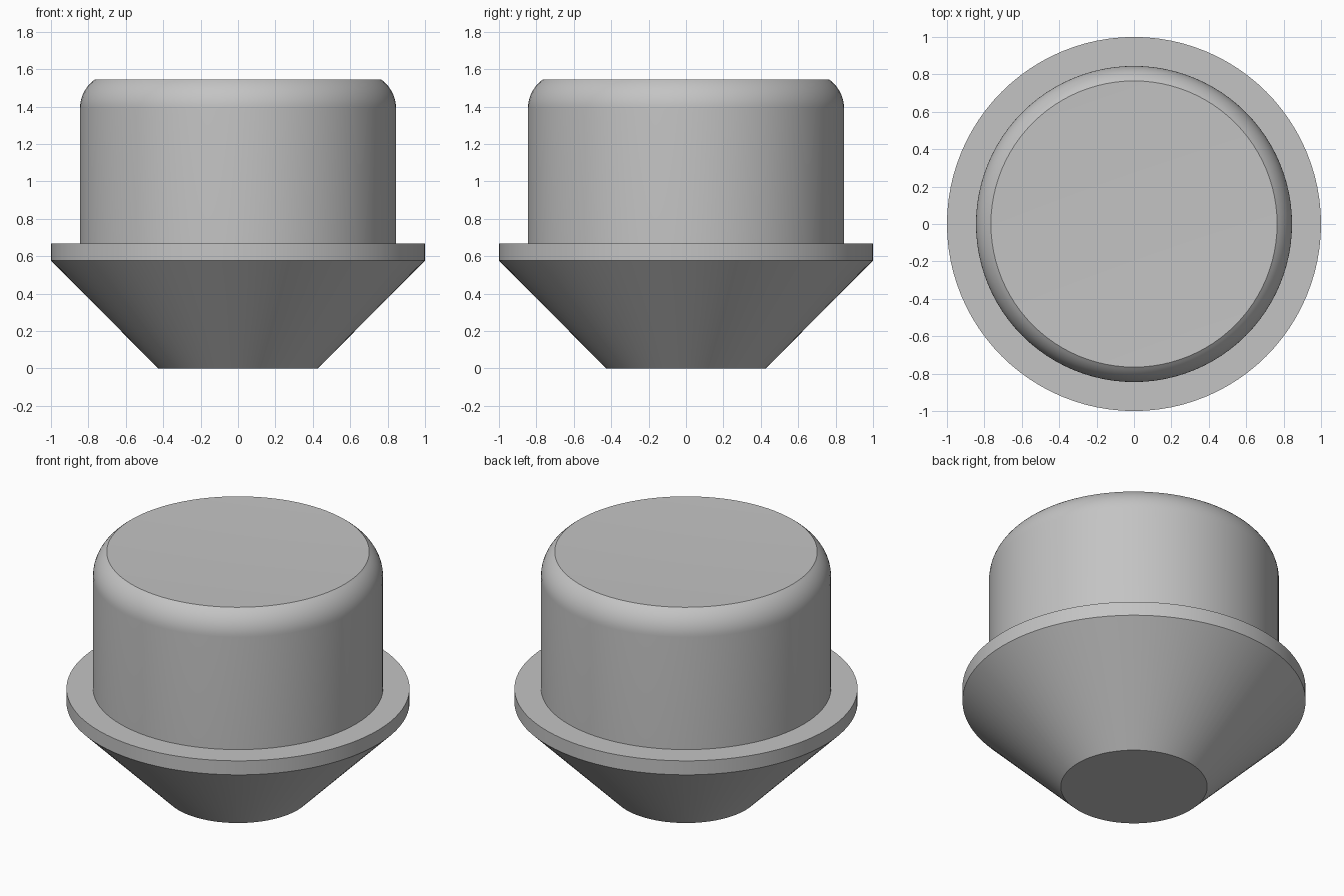
import bpy, bmesh, math

if "Cube" in bpy.data.objects:
    bpy.data.objects.remove(bpy.data.objects["Cube"])

grey = bpy.data.materials.new("plain grey")
grey.diffuse_color = (0.55, 0.55, 0.55, 1)
grey.use_nodes = True
grey.node_tree.nodes["Principled BSDF"].inputs["Base Color"].default_value = grey.diffuse_color


def lathe(name, profile, steps=96):
    """Spin a profile of (radius, height) points around z into a smooth solid."""
    bm = bmesh.new()
    verts = [bm.verts.new((r, 0, z)) for r, z in profile]
    edges = [bm.edges.new(pair) for pair in zip(verts, verts[1:])]
    bmesh.ops.spin(bm, geom=verts + edges, cent=(0, 0, 0), axis=(0, 0, 1),
                   angle=math.tau, steps=steps)
    bmesh.ops.remove_doubles(bm, verts=bm.verts, dist=1e-5)
    bmesh.ops.recalc_face_normals(bm, faces=bm.faces)
    mesh = bpy.data.meshes.new(name)
    bm.to_mesh(mesh)
    bm.free()
    mesh.materials.append(grey)
    obj = bpy.data.objects.new(name, mesh)
    bpy.context.collection.objects.link(obj)
    bpy.ops.object.select_all(action='DESELECT')
    obj.select_set(True)
    bpy.context.view_layer.objects.active = obj
    bpy.ops.object.shade_smooth_by_angle(angle=math.radians(25))
    return obj


# Rounded shoulder: leaves the wall vertically and meets the top at an angle
wall, shoulder_z, radius, sweep = 0.845, 1.39, 0.19, math.radians(54.6)
shoulder = [(wall - radius * (1 - math.cos(sweep * i / 10)),
             shoulder_z + radius * math.sin(sweep * i / 10)) for i in range(11)]

# One closed body: tapered base, thin flange, drum and slightly dished top
lathe("button_body", [(0, 0), (0.427, 0), (1, 0.577), (1, 0.667), (wall, 0.667)]
      + shoulder + [(0, 1.525)])
